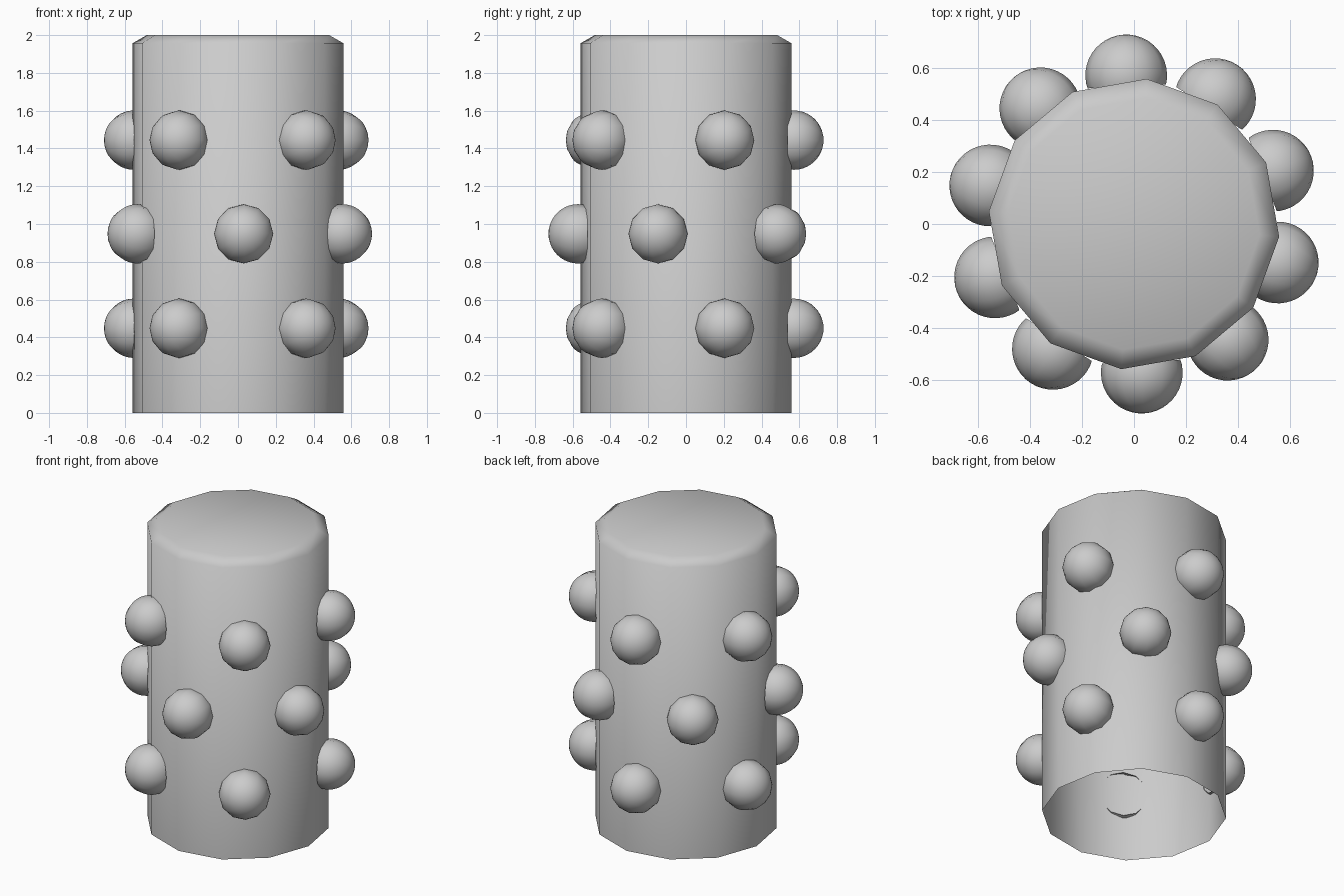
import bpy, bmesh, math
from mathutils import Matrix, Vector

cube = bpy.data.objects.get("Cube")
if cube:
    bpy.data.objects.remove(cube, do_unlink=True)

# Single plain grey
grey = bpy.data.materials.new("plain_grey")
grey.use_nodes = True
colour = (0.6, 0.6, 0.6, 1)
grey.diffuse_color = colour
grey.node_tree.nodes["Principled BSDF"].inputs["Base Color"].default_value = colour


def finish(bm, name):
    """Turn a bmesh into a smooth shaded grey mesh."""
    for face in bm.faces:
        face.smooth = True
    mesh = bpy.data.meshes.new(name)
    bm.to_mesh(mesh)
    bm.free()
    mesh.materials.append(grey)
    return mesh


def place(name, mesh, matrix=Matrix()):
    obj = bpy.data.objects.new(name, mesh)
    obj.matrix_world = matrix
    bpy.context.collection.objects.link(obj)


# Twelve-sided body: chamfered closed top, open bottom
SIDES, TURN = 12, math.radians(-5)
bm = bmesh.new()
rings = []
for radius, z in ((0.56, 0), (0.56, 1.957), (0.485, 2)):
    ring = []
    for i in range(SIDES):
        a = TURN + math.tau * i / SIDES
        ring.append(bm.verts.new((radius * math.cos(a), radius * math.sin(a), z)))
    rings.append(ring)
for low, high in zip(rings, rings[1:]):
    for i in range(SIDES):
        j = (i + 1) % SIDES
        bm.faces.new((low[i], low[j], high[j], high[i]))
bm.faces.new(rings[-1])
place("body", finish(bm, "body"))

# Rounded stud, cut open just behind its middle
bm = bmesh.new()
bmesh.ops.create_uvsphere(bm, u_segments=12, v_segments=20, radius=0.157)
bmesh.ops.bisect_plane(bm, geom=bm.verts[:] + bm.edges[:] + bm.faces[:],
                       plane_co=Vector((0, 0, -0.042)), plane_no=Vector((0, 0, 1)),
                       clear_inner=True)
stud = finish(bm, "stud")

# Three staggered rows of five studs facing outward
for row, (z, start) in enumerate(((0.448, -51), (0.948, -87), (1.444, -51))):
    for k in range(5):
        spin = Matrix.Rotation(math.radians(start + 72 * k), 4, "Z")
        outward = Matrix.Rotation(math.pi / 2, 4, "Y")
        place(f"stud_row{row + 1}_{k + 1}", stud,
              spin @ Matrix.Translation((0.572, 0, z)) @ outward)
